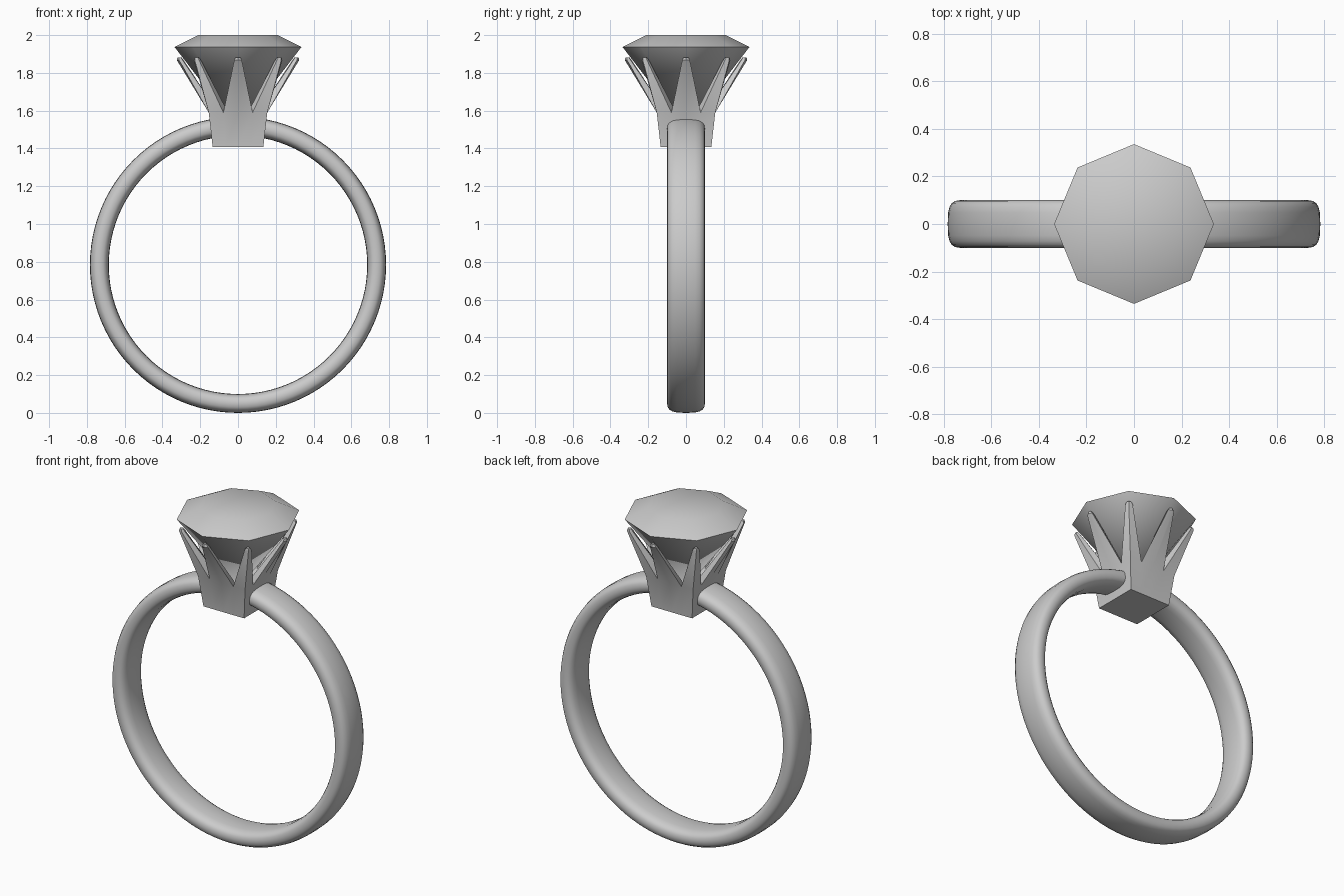
import bpy
import bmesh
from math import sin, cos, pi, radians, copysign

if "Cube" in bpy.data.objects:
    bpy.data.objects.remove(bpy.data.objects["Cube"])


def finish(bm, name, angle):
    bmesh.ops.recalc_face_normals(bm, faces=bm.faces[:])
    me = bpy.data.meshes.new(name)
    bm.to_mesh(me)
    bm.free()
    ob = bpy.data.objects.new(name, me)
    bpy.context.collection.objects.link(ob)
    bpy.ops.object.select_all(action='DESELECT')
    ob.select_set(True)
    bpy.context.view_layer.objects.active = ob
    bpy.ops.object.shade_smooth_by_angle(angle=radians(angle))
    return ob


def loop(bm, pts):
    return [bm.verts.new(p) for p in pts]


def bridge(bm, a, b):
    n = len(a)
    for i in range(n):
        j = (i + 1) % n
        bm.faces.new((a[i], a[j], b[j], b[i]))


def power(v, e):
    return copysign(abs(v) ** e, v)


# Band: rounded flat cross-section swept around a circle in the xz plane
bm = bmesh.new()
R, SEG, N = 0.734, 96, 20
section = [(0.05 * power(cos(2 * pi * k / N), 0.8),
            0.1 * power(sin(2 * pi * k / N), 0.62)) for k in range(N)]
rings = []
for i in range(SEG):
    a = 2 * pi * i / SEG
    rings.append(loop(bm, [((R + r) * cos(a), y, 0.784 + (R + r) * sin(a))
                           for r, y in section]))
for i in range(SEG):
    bridge(bm, rings[i], rings[(i + 1) % SEG])
finish(bm, "band", 80)

# Gem: octagonal table, girdle and pointed pavilion
bm = bmesh.new()


def octagon(r, z):
    return [(r * cos(k * pi / 4), r * sin(k * pi / 4), z) for k in range(8)]


table = loop(bm, octagon(0.21, 2.0))
girdle = loop(bm, octagon(0.336, 1.937))
tip = bm.verts.new((0, 0, 1.5))
bm.faces.new(table)
bridge(bm, table, girdle)
for i in range(8):
    bm.faces.new((girdle[i], girdle[(i + 1) % 8], tip))
finish(bm, "gem", 50)

# Setting: square cup whose rim splits into eight prongs
bm = bmesh.new()


def square(s, z):
    pts = []
    for k in range(16):
        a = 2 * pi * k / 16
        q = round(a / (pi / 2) - 1e-6) * pi / 2
        # even quarter steps along each side, corners included
        t = ((k + 2) % 4 - 2) * 0.5
        pts.append((s * (cos(q) - t * sin(q)), s * (sin(q) + t * cos(q)), z)
                   if k % 4 != 2 else
                   (s * copysign(1, cos(a)), s * copysign(1, sin(a)), z))
    return pts


base = loop(bm, square(0.134, 1.407))
rim = loop(bm, square(0.155, 1.59))
inner = loop(bm, square(0.105, 1.59))
floor = loop(bm, square(0.06, 1.52))
bm.faces.new(base)
bridge(bm, base, rim)
bridge(bm, inner, floor)
bm.faces.new(floor)


def tip_loop(a, scale, z, shift):
    shape = [(0.006, -0.02), (0.018, 0), (0.006, 0.02),
             (-0.012, 0.016), (-0.018, 0), (-0.012, -0.016)]
    out = []
    for r, t in shape:
        r, t = 0.306 + shift + r * scale, t * scale
        out.append((r * cos(a) - t * sin(a), r * sin(a) + t * cos(a), z))
    return out


for k in range(0, 16, 2):
    a = 2 * pi * k / 16
    n = (k + 1) % 16
    foot = [rim[k - 1], rim[k], rim[n], inner[n], inner[k], inner[k - 1]]
    neck = loop(bm, tip_loop(a, 1.0, 1.868, 0))
    end = loop(bm, tip_loop(a, 0.6, 1.882, 0.004))
    bridge(bm, foot, neck)
    bridge(bm, neck, end)
    bm.faces.new(end)
# Valley edges are shared by neighbouring prongs, so no rim face is needed
finish(bm, "prong_setting", 45)
